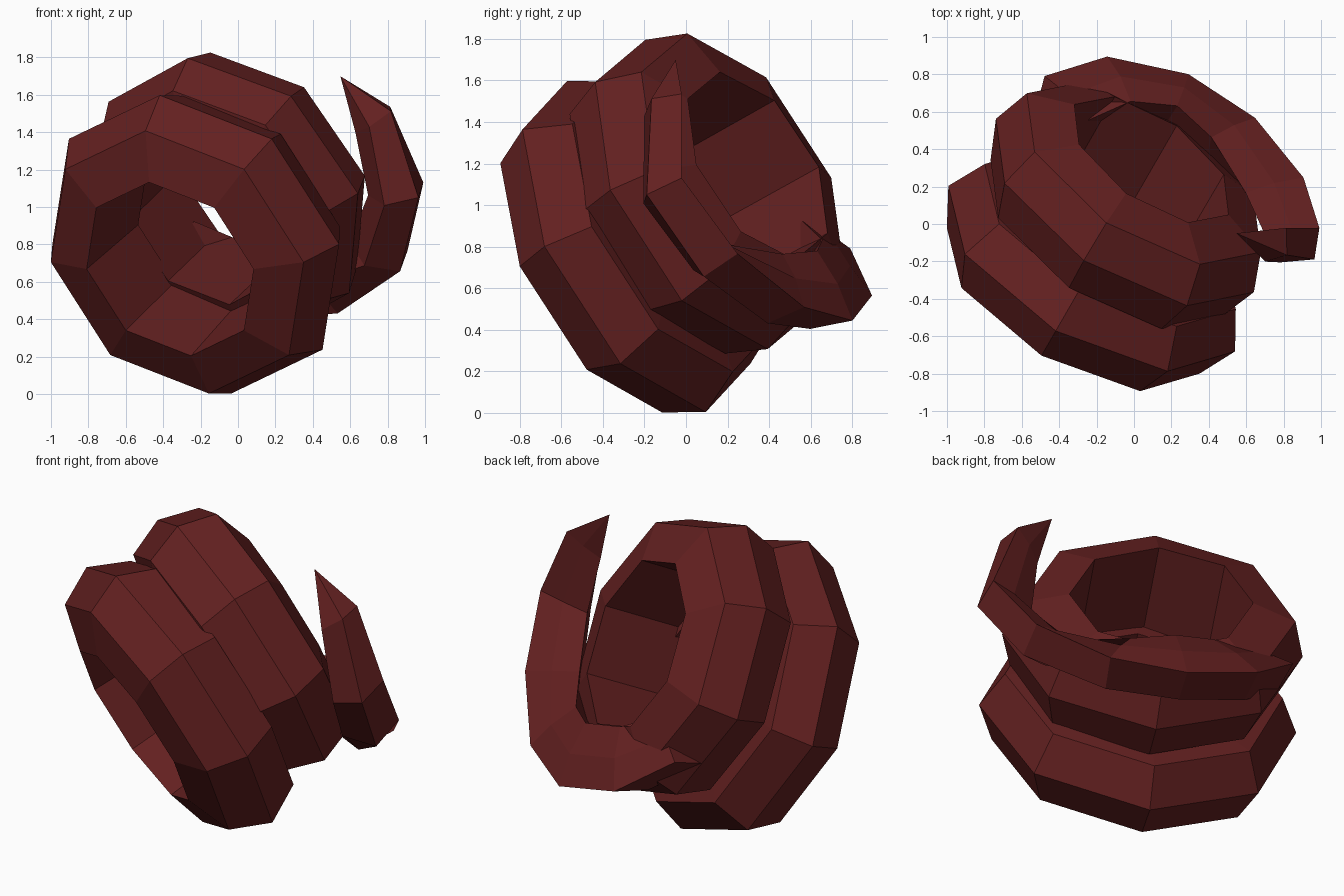
import bpy, bmesh
from math import cos, sin, radians
from mathutils import Vector

if "Cube" in bpy.data.objects:
    bpy.data.objects.remove(bpy.data.objects["Cube"])

# Tilted frame of the coil: U and V span the ring plane, W is the coil axis
C = Vector((-0.325, -0.41, 0.705))
U = Vector((0.866, -0.5, 0)).normalized()
W = Vector((0.45, 0.78, 0.435)).normalized()
V = U.cross(W).normalized()
if V.z < 0:
    V = -V

mat = bpy.data.materials.new("dark red horn")
mat.diffuse_color = (0.125, 0.0145, 0.0145, 1)
mat.use_nodes = True
mat.node_tree.nodes["Principled BSDF"].inputs["Base Color"].default_value = mat.diffuse_color


def place(deg, r, w, off=(0, 0), lean=0):
    """Point at an angle, radius and depth; lean pushes the far left side of a ring deeper."""
    t = radians(deg)
    w += lean * (1 - cos(t - radians(10)))
    return C + U * (r * cos(t) + off[0]) + V * (r * sin(t) + off[1]) + W * w


def loft(name, sections, closed):
    """Skin a list of equal point loops; closed joins last to first, else the ends are capped."""
    bm = bmesh.new()
    rows = [[bm.verts.new(p) for p in s] for s in sections]
    n, m = len(rows), len(rows[0])
    for i in range(n if closed else n - 1):
        a, b = rows[i], rows[(i + 1) % n]
        for j in range(m):
            k = (j + 1) % m
            bm.faces.new((a[j], a[k], b[k], b[j]))
    if not closed:
        bm.faces.new(rows[0])
        bm.faces.new(rows[-1])
    bmesh.ops.remove_doubles(bm, verts=bm.verts, dist=0.002)
    bmesh.ops.recalc_face_normals(bm, faces=bm.faces)
    me = bpy.data.meshes.new(name)
    bm.to_mesh(me)
    bm.free()
    me.materials.append(mat)
    ob = bpy.data.objects.new(name, me)
    bpy.context.collection.objects.link(ob)


def ring(name, profile, turn, off=(0, 0), lean=0):
    loft(name, [[place(45 * i + turn, r, w, off, lean) for r, w in profile]
                for i in range(8)], True)


# Two thick eight-sided coils, profile as (radius, depth along axis)
ring("front_coil", [(0.515, -0.085), (0.78, 0), (0.885, 0.22), (0.775, 0.44), (0.48, 0.46)], 0)
ring("rear_coil", [(0.50, 0.34), (0.745, 0.405), (0.83, 0.63), (0.755, 0.855), (0.505, 0.945)], 3,
     (-0.015, 0.06), 0.042)

# Tapering tip: angle, centre radius, centre depth, size, roll of the D-shaped section
path = [(-155, 0.63, 0.84, 0.19, 20), (-127, 0.635, 0.97, 0.20, 20), (-95, 0.64, 1.04, 0.20, 20),
        (-65, 0.67, 1.02, 0.19, 30), (-32, 0.765, 0.96, 0.17, 52), (-3, 0.855, 0.95, 0.16, 55),
        (24, 0.825, 1.06, 0.125, 70), (44.7, 0.81, 1.106, 0.001, 70)]
shape = [(0, 1), (72, 0.4), (144, 1), (216, 1), (288, 1)]
loft("horn_tip", [[place(t, r + s * q * cos(radians(a + k)), w + s * q * sin(radians(a + k)))
                   for k, q in shape] for t, r, w, s, a in path], False)
